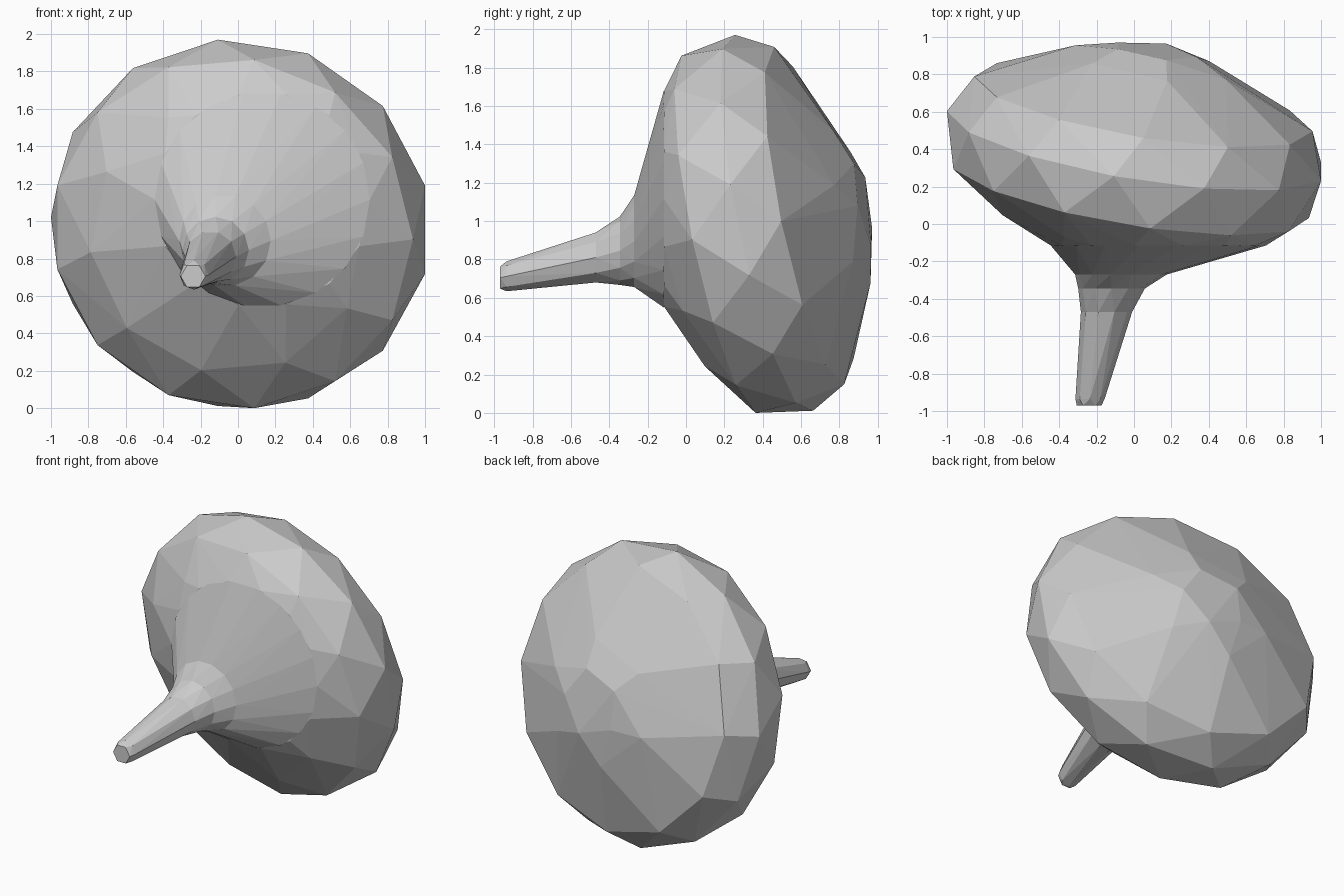
import bpy, bmesh
from math import cos, sin, tau
from mathutils import Vector

if "Cube" in bpy.data.objects:
    bpy.data.objects.remove(bpy.data.objects["Cube"])


def hull(name, points):
    """Faceted convex solid around a set of points."""
    bm = bmesh.new()
    for p in points:
        bm.verts.new(p)
    res = bmesh.ops.convex_hull(bm, input=bm.verts)
    junk = {v for v in res["geom_interior"] + res["geom_unused"]
            if isinstance(v, bmesh.types.BMVert)}
    bmesh.ops.delete(bm, geom=list(junk), context='VERTS')
    bmesh.ops.dissolve_limit(bm, angle_limit=0.01, verts=bm.verts, edges=bm.edges)
    bmesh.ops.recalc_face_normals(bm, faces=bm.faces)
    me = bpy.data.meshes.new(name)
    bm.to_mesh(me)
    bm.free()
    ob = bpy.data.objects.new(name, me)
    bpy.context.collection.objects.link(ob)
    return ob


def ring(centre, u, v, r, n, phase=0.0):
    return [centre + (u * cos(tau * (i + phase) / n) + v * sin(tau * (i + phase) / n)) * r
            for i in range(n)]


X, Z = Vector((1, 0, 0)), Vector((0, 0, 1))


def slice_ring(y, x, z, r, n):
    return ring(Vector((x, y, z)), X, Z, r, n)


# Body: rings around a leaning axis
CUT = -0.115
centre = Vector((0, 0.42, 0.985))
axis = Vector((0.166, 0.965, 0.2)).normalized()
u = (X - axis * X.dot(axis)).normalized()
v = u.cross(axis)
pts = []
# distance along axis, radius, sides, phase
for t, r, n, ph in [(-0.42, 0.73, 10, 0.2), (-0.24, 0.96, 13, 0.0),
                    (0.02, 1.01, 13, 0.5), (0.23, 0.90, 12, 0.0),
                    (0.46, 0.42, 6, 0.3), (0.53, 0.23, 5, 0.0)]:
    pts += ring(centre + axis * t, u, v, r, n, ph)
# Fit the body to its outer limits, and flatten it where the neck begins
for k, lo, hi in [(0, -1.0, 1.0), (2, 0.0, 1.97)]:
    a, b = min(p[k] for p in pts), max(p[k] for p in pts)
    for p in pts:
        p[k] = lo + (p[k] - a) / (b - a) * (hi - lo)
for p in pts:
    p.y = min(max(p.y, CUT), 0.97)
pts += slice_ring(CUT, 0.13, 1.115, 0.575, 14)
hull("body", pts)

# Neck, collars and stem: upright slices y, x, z, radius, sides
slices = [(CUT, 0.13, 1.115, 0.575, 18), (-0.27, -0.07, 0.895, 0.245, 14),
          (-0.345, -0.12, 0.845, 0.178, 12), (-0.47, -0.147, 0.81, 0.137, 10)]
for name, a, b in zip(("neck_cone", "large_collar", "small_collar"), slices, slices[1:]):
    hull(name, slice_ring(*a) + slice_ring(*b))
hull("stem", slice_ring(*slices[-1]) + slice_ring(-0.935, -0.235, 0.712, 0.078, 8)
     + slice_ring(-0.97, -0.24, 0.705, 0.066, 6))
